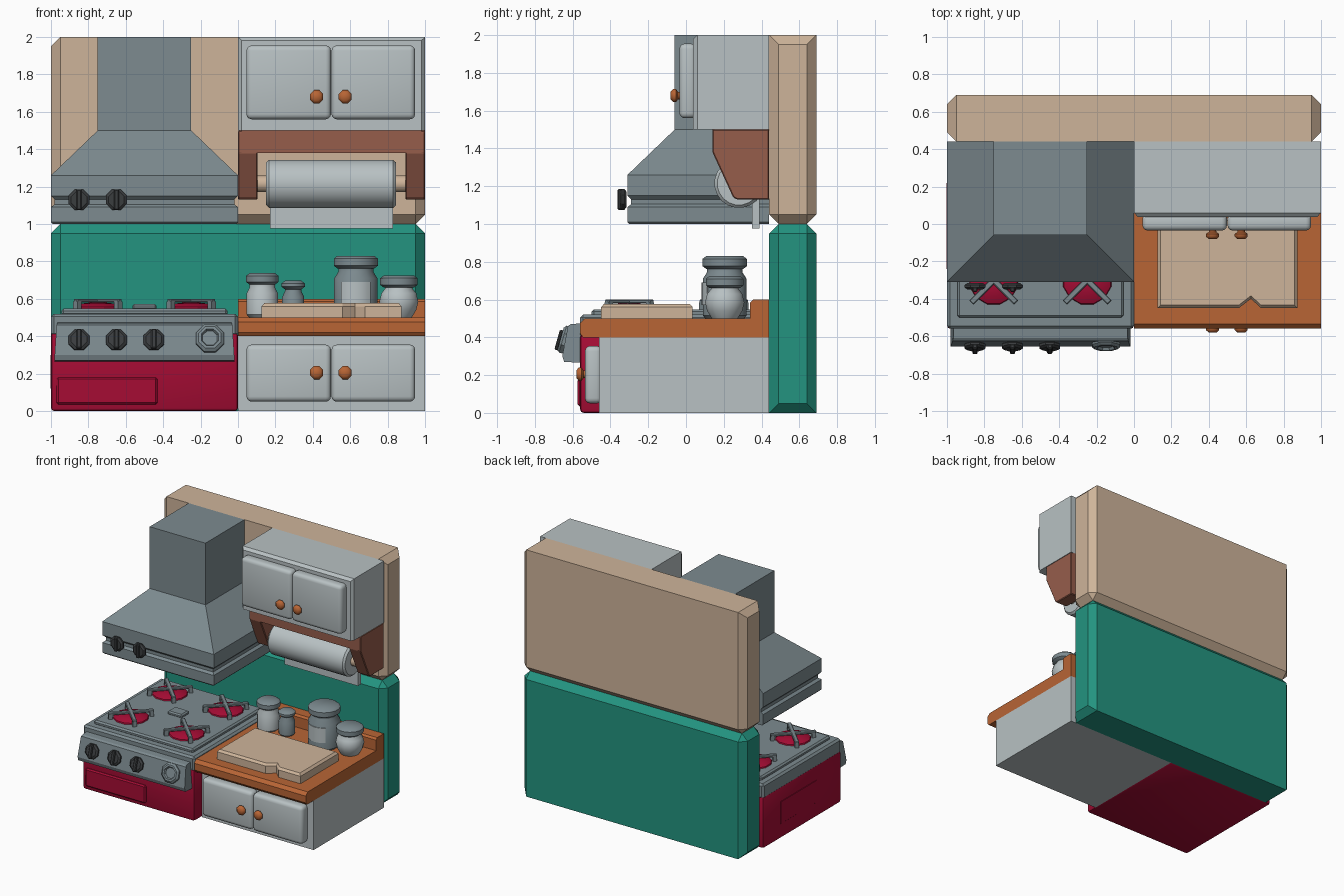
import bpy, bmesh
from math import pi, sin, cos, radians
from mathutils import Matrix, Vector

if "Cube" in bpy.data.objects:
    bpy.data.objects.remove(bpy.data.objects["Cube"], do_unlink=True)


def material(name, *rgb):
    lin = [((c / 255 + 0.055) / 1.055) ** 2.4 for c in rgb] + [1]
    m = bpy.data.materials.new(name)
    m.use_nodes = True
    m.diffuse_color = lin
    m.node_tree.nodes["Principled BSDF"].inputs["Base Color"].default_value = lin
    return m


TAN = material("tan wood", 206, 180, 154)
GREEN = material("teal green", 35, 148, 128)
STEEL = material("steel grey", 125, 139, 144)
PALE = material("pale grey", 184, 193, 195)
RED = material("crimson", 166, 12, 52)
ORANGE = material("orange wood", 184, 101, 53)
BROWN = material("brown wood", 150, 93, 75)
BLACK = material("charcoal", 58, 61, 63)


def finish(name, bm, mat, bevel=0, segs=1, smooth=0):
    bmesh.ops.recalc_face_normals(bm, faces=bm.faces)
    if bevel:
        bmesh.ops.bevel(bm, geom=list(bm.edges), offset=bevel, segments=segs,
                        profile=0.5, affect='EDGES', clamp_overlap=True)
    me = bpy.data.meshes.new(name)
    bm.to_mesh(me)
    bm.free()
    me.materials.append(mat)
    ob = bpy.data.objects.new(name, me)
    bpy.context.collection.objects.link(ob)
    if smooth:
        bpy.ops.object.select_all(action='DESELECT')
        ob.select_set(True)
        bpy.context.view_layer.objects.active = ob
        bpy.ops.object.shade_smooth_by_angle(angle=radians(smooth))
    return ob


def loft(name, rings, mat, **kw):
    """Skin a stack of equal-length rings and cap both ends."""
    bm = bmesh.new()
    vs = [[bm.verts.new(p) for p in r] for r in rings]
    n = len(vs[0])
    for a, b in zip(vs, vs[1:]):
        for i in range(n):
            j = (i + 1) % n
            bm.faces.new((a[i], a[j], b[j], b[i]))
    bm.faces.new(vs[0])
    bm.faces.new(vs[-1])
    return finish(name, bm, mat, **kw)


def rect(x0, x1, y0, y1, z):
    return [(x0, y0, z), (x1, y0, z), (x1, y1, z), (x0, y1, z)]


def box(name, x, y, z, mat, **kw):
    return loft(name, [rect(*x, *y, h) for h in z], mat, **kw)


def side_prism(name, yz, x0, x1, mat, **kw):
    return loft(name, [[(x, y, z) for y, z in yz] for x in (x0, x1)], mat, **kw)


def lathe(name, profile, place, mat, sides=16, smooth=40):
    rings = [[place @ Vector((r * cos(2 * pi * (i + .5) / sides),
                              r * sin(2 * pi * (i + .5) / sides), h))
              for i in range(sides)] for r, h in profile]
    return loft(name, rings, mat, smooth=smooth)


def facing(x, y, z, tilt=0):
    """Local z points forward (-y), tipped up by tilt degrees."""
    return Matrix.Translation((x, y, z)) @ Matrix.Rotation(radians(90 - tilt), 4, 'X')


# Walls: chamfered slabs whose outer horizontal ends stay square
def wall(name, z0, z1, end, mat):
    c, mid = 0.05, (z0 + z1) / 2
    s = 1 if end > mid else -1
    inner = z0 if s > 0 else z1
    bm = bmesh.new()
    for sx in (-1, 1):
        for y, inset in ((0.44, c), (0.69, -c)):
            for p in ((sx, y + inset, inner + s * c), (sx, y + inset, end - s * c),
                      (sx * (1 - c), y, inner + s * c), (sx * (1 - c), y, end),
                      (sx * (1 - c), y + inset, inner)):
                bm.verts.new(p)
    bmesh.ops.convex_hull(bm, input=bm.verts)
    bmesh.ops.dissolve_limit(bm, angle_limit=0.01, verts=bm.verts, edges=bm.edges)
    finish(name, bm, mat)


wall("upper_wall", 1, 2, 2, TAN)
wall("lower_wall", 0, 1, 0, GREEN)

# Extractor hood: stacked rectangles with a groove above the lip
hood = [(1.0, .49, -.30), (1.01, .5, -.31), (1.09, .5, -.31), (1.105, .48, -.29),
        (1.13, .48, -.29), (1.15, .5, -.31), (1.26, .5, -.31), (1.5, .25, -.06), (2, .25, -.06)]
loft("extractor_hood", [rect(-.5 - w, -.5 + w, y, .44, z) for z, w, y in hood], STEEL)


# Black control knobs with a grip bar
def dial_knob(name, place):
    lathe(name, [(.045, 0), (.06, .012), (.06, .025), (.045, .035)], place, BLACK, 8, 20)
    grip = box(name + "_grip", (-.014, .014), (-.055, .055), (.02, .048), BLACK, bevel=.006)
    grip.matrix_world = place


for i, x in enumerate((-.85, -.65)):
    dial_knob(f"hood_knob_{i}", facing(x, -.315, 1.13))
for i, x in enumerate((-.85, -.65, -.45)):
    dial_knob(f"stove_knob_{i}", facing(x, -.636, .375, 16))

# Stove body, drawer and side panel
box("stove_body", (-1, 0), (-.56, .44), (0, .42), RED, bevel=.018, segs=2, smooth=40)
box("stove_drawer", (-.97, -.43), (-.575, -.55), (.035, .18), RED, bevel=.01)
box("stove_side_panel", (-1.003, -.98), (-.24, .22), (.12, .3), RED, bevel=.002)
loft("stove_control_panel",
     [[(-.5 + s * w, y, z) for y, z, w in
       ((-.61, .47, .465), (-.625, .46, .47), (-.655, .3, .48), (-.645, .27, .48),
        (-.54, .265, .48), (-.54, .475, .465))] for s in (-1, 1)], STEEL)
lathe("oven_dial", [(.08, 0), (.08, .02), (.065, .032), (.05, .032), (.042, .018)],
      facing(-.15, -.633, .385, 16), STEEL, 8, 20)

# Cooktop with raised plate, burners and crossed grates
box("cooktop", (-1, 0), (-.56, .44), (.4, .52), STEEL, bevel=.015)
box("cooktop_plate", (-.945, -.055), (-.5, .39), (.51, .548), STEEL, bevel=.012)
box("cooktop_badge_plate", (-.565, -.435), (-.1, 0), (.54, .572), STEEL, bevel=.01)
for i, x in enumerate((-.75, -.25)):
    for j, y in enumerate((-.3, .2)):
        spot = Matrix.Translation((x, y, .545))
        lathe(f"burner_{i}{j}", [(.135, 0), (.13, .012), (.09, .03), (.04, .035)], spot, RED, 12, 25)
        for k in (45, 135):
            turn = spot @ Matrix.Rotation(radians(k), 4, 'Z')
            bar = box(f"grate_bar_{i}{j}_{k}", (-.17, .17), (-.016, .016), (.035, .055), STEEL, bevel=.005)
            bar.matrix_world = turn
            for s in (-1, 1):
                foot = box(f"grate_foot_{i}{j}_{k}", (-.015, .015), (-.016, .016), (0, .04), STEEL)
                foot.matrix_world = turn @ Matrix.Translation((s * .155, 0, 0))


# Cabinets with padded doors and round wooden pulls
def doors(name, y, z0, z1, knob_z):
    for i, (x0, x1, kx) in enumerate(((.045, .497, .42), (.5, .947, .573))):
        box(f"{name}_door_{i}", (x0, x1), (y, y + .09), (z0, z1), PALE, bevel=.028, segs=3, smooth=40)
        lathe(f"{name}_pull_{i}", [(.02, -.01), (.022, .008), (.038, .018), (.038, .032), (.022, .046)],
              facing(kx, y, knob_z), ORANGE, 8, 50)


box("lower_cabinet", (0, 1), (-.46, .44), (0, .4), PALE)
doors("lower_cabinet", -.535, .05, .355, .205)
loft("upper_cabinet", [[(a, y, 1.5), (1 - a, y, 1.5), (1 - a, y, 2 - a), (a, y, 2 - a)]
                       for y, a in ((.44, 0), (.06, 0), (.038, .02))], PALE)
doors("upper_cabinet", -.035, 1.56, 1.955, 1.68)

# Countertop with raised back edge
side_prism("countertop", [(-.545, .4), (-.56, .42), (-.56, .475), (-.535, .5), (.34, .5),
                          (.34, .585), (.355, .6), (.44, .6), (.44, .4)], 0, 1, ORANGE)

# Cutting board with a notch in its front edge
board = [(.125, -.45), (.56, -.45), (.625, -.4), (.68, -.45), (.875, -.45), (.875, .035), (.125, .035)]


def board_ring(z, inset):
    cx, cy = .5, -.21
    return [(x - inset * (1 if x > .8 else -1 if x < .2 else 0),
             y + inset * (1 if y < cy else -1), z) for x, y in board]


loft("cutting_board", [board_ring(.5, 0), board_ring(.56, 0), board_ring(.577, .016)], TAN)

# Storage jars: x, body colour, body profile, lid radius, lid bottom, lid top
jars = [(.13, PALE, [(.07, .5), (.085, .515), (.085, .63), (.07, .66), (.07, .68)], .088, .675, .738),
        (.295, STEEL, [(.05, .5), (.06, .51), (.06, .61), (.045, .64), (.045, .66)], .064, .65, .697),
        (.63, STEEL, [(.105, .5), (.118, .515), (.118, .71), (.095, .745), (.095, .77)], .12, .762, .83),
        (.86, PALE, [(.07, .5), (.095, .54), (.106, .585), (.095, .63), (.075, .655), (.075, .67)],
         .102, .66, .725)]
for i, (x, mat, body, r, z0, z1) in enumerate(jars):
    spot = Matrix.Translation((x, .205, 0))
    lathe(f"jar_{i}", body, spot, mat)
    lathe(f"jar_lid_{i}", [(r - .02, z0), (r, z0 + .015), (r, z1 - .015), (r - .02, z1)], spot, STEEL, 16, 50)

# Curved label on the tall jar
arc = [radians(a) for a in range(230, 311, 10)]
loft("jar_label", [[(.63 + r * cos(a), .205 + r * sin(a), z) for r, z in
                    ((.114, .57), (.122, .57), (.122, .69), (.114, .69))] for a in arc], PALE, smooth=40)

# Towel holder: shelf, two brackets, rod, roll and hanging sheet
box("towel_shelf", (.02, .98), (.14, .44), (1.38, 1.5), BROWN)
bracket = [(.145, 1.5), (.14, 1.49), (.14, 1.38), (.25, 1.14), (.27, 1.13), (.44, 1.13), (.44, 1.5)]
for side, x in (("right", 0), ("left", .895)):
    side_prism(f"towel_bracket_{side}", bracket, x, x + .105, BROWN, bevel=.008)
axis = Matrix.Translation((.5, .28, 1.215)) @ Matrix.Rotation(pi / 2, 4, 'Y')
lathe("towel_rod", [(.045, -.41), (.045, .41)], axis, TAN, 12)
lathe("towel_roll", [(.115, -.35), (.13, -.335), (.13, .33), (.115, .345)], axis, PALE, 20)
box("towel_sheet", (.17, .83), (.35, .39), (.975, 1.25), PALE)
